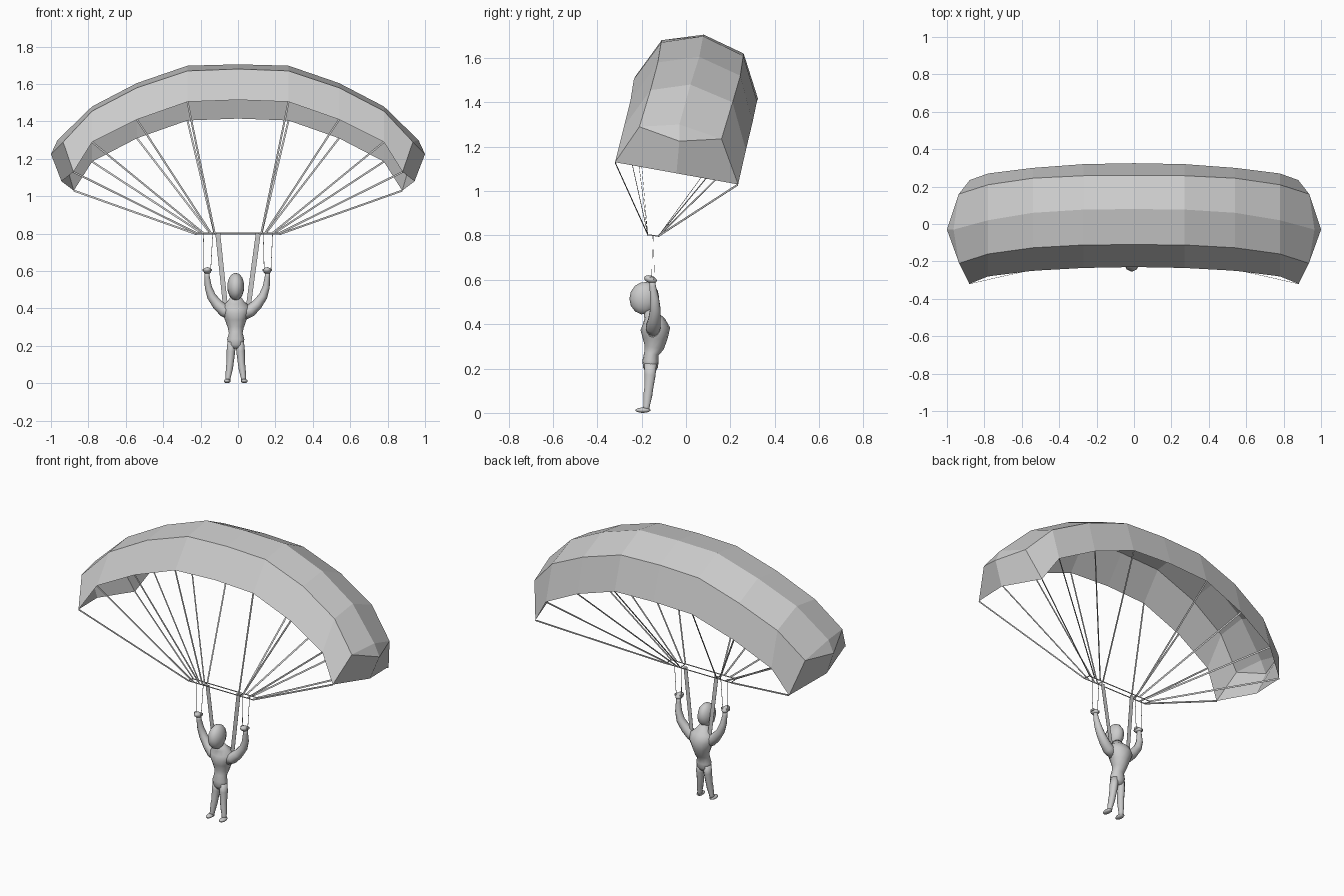
import bpy, bmesh, math
from mathutils import Vector

if "Cube" in bpy.data.objects:
    bpy.data.objects.remove(bpy.data.objects["Cube"])

grey = bpy.data.materials.new("plain_grey")
grey.diffuse_color = (0.6, 0.6, 0.6, 1)
grey.use_nodes = True
grey.node_tree.nodes["Principled BSDF"].inputs["Base Color"].default_value = grey.diffuse_color


def finish(name, bm, smooth=False):
    bmesh.ops.recalc_face_normals(bm, faces=bm.faces)
    me = bpy.data.meshes.new(name)
    bm.to_mesh(me)
    bm.free()
    for p in me.polygons:
        p.use_smooth = smooth
    me.materials.append(grey)
    ob = bpy.data.objects.new(name, me)
    bpy.context.collection.objects.link(ob)
    return ob


def bridge(bm, a, b, closed=True):
    n = len(a)
    for i in range(n if closed else n - 1):
        j = (i + 1) % n
        bm.faces.new((a[i], a[j], b[j], b[i]))


def strips(name, segments, w, t):
    """Flat straps, each running from point a to point b."""
    bm = bmesh.new()
    for a, b in segments:
        a, b = Vector(a), Vector(b)
        d = (b - a).normalized()
        ref = Vector((1, 0, 0)) if abs(d.y) > 0.9 else Vector((0, 1, 0))
        u = d.cross(ref).normalized()
        v = d.cross(u)
        rings = [[bm.verts.new(p + u * i * w / 2 + v * j * t / 2)
                  for i, j in ((-1, -1), (1, -1), (1, 1), (-1, 1))] for p in (a, b)]
        bridge(bm, *rings)
        bm.faces.new(rings[0])
        bm.faces.new(rings[1])
    return finish(name, bm)


def tube(name, path, sides=10):
    """Rounded limb: path of (x, y, z, side radius, depth radius)."""
    bm = bmesh.new()
    pts = [Vector(p[:3]) for p in path]
    rings = []
    for k, p in enumerate(path):
        d = (pts[min(k + 1, len(pts) - 1)] - pts[max(k - 1, 0)]).normalized()
        u = Vector((0, 1, 0)).cross(d).normalized()
        v = d.cross(u)
        rings.append([bm.verts.new(pts[k] + u * p[3] * math.cos(a) + v * p[4] * math.sin(a))
                      for a in (2 * math.pi * i / sides for i in range(sides))])
    for a, b in zip(rings, rings[1:]):
        bridge(bm, a, b)
    bm.faces.new(rings[0])
    bm.faces.new(rings[-1])
    return finish(name, bm, True)


def ball(name, loc, radii, tilt=0):
    bm = bmesh.new()
    bmesh.ops.create_uvsphere(bm, u_segments=10, v_segments=7, radius=1)
    ob = finish(name, bm, True)
    ob.location, ob.scale, ob.rotation_euler = loc, radii, (tilt, 0, 0)
    return ob


# Canopy ribs: x, then (y, z) of front low, front top, crown, back top, back low
ribs = [
    (0.00, (-.23, 1.515), (-.11, 1.68), (.08, 1.705), (.26, 1.62), (.325, 1.415)),
    (0.27, (-.235, 1.505), (-.112, 1.67), (.077, 1.698), (.258, 1.61), (.32, 1.405)),
    (0.54, (-.25, 1.41), (-.127, 1.58), (.06, 1.605), (.245, 1.52), (.30, 1.31)),
    (0.78, (-.28, 1.29), (-.16, 1.455), (.02, 1.48), (.21, 1.40), (.27, 1.185)),
    (0.94, (-.32, 1.13), (-.21, 1.29), (-.03, 1.30), (.16, 1.235), (.235, 1.03)),
]
tip_x = (.88, .935, .965, .937, .878)


def rib_points(k, s):
    x, *prof = ribs[k]
    return [Vector((s * (tip_x[i] if k == 4 else x), y, z)) for i, (y, z) in enumerate(prof)]


# Canopy shell, open underneath, with bulging end caps
bm = bmesh.new()
loops = [[bm.verts.new(p) for p in rib_points(abs(k), 1 if k > 0 else -1)] for k in range(-4, 5)]
for a, b in zip(loops, loops[1:]):
    bridge(bm, a, b, closed=False)
for (fl, ft, cr, bt, bl), s in ((loops[0], -1), (loops[-1], 1)):
    mid = bm.verts.new((s * 1.0, -.03, 1.225))
    low = bm.verts.new((s * .944, -.043, 1.08))
    for f in ((ft, cr, mid), (cr, bt, mid), (fl, ft, mid, low), (low, mid, bt, bl)):
        bm.faces.new(f)
finish("canopy", bm)

# Spreader frame above the pilot
FY, FZ, BY, BZ = -.172, .803, -.125, .797
frame = [((-.225, FY, FZ), (.225, FY, FZ)), ((-.225, BY, BZ), (.225, BY, BZ))]
lines, brakes, risers = [], [], []
for s in (-1, 1):
    frame += [((s * x, FY, FZ), (s * x, BY, BZ)) for x in (.225, .125)]
    # Suspension lines from both lower canopy edges
    for k, ax in ((1, .125), (2, .145), (3, .185), (4, .222)):
        p = rib_points(k, s)
        lines += [(p[0], (s * ax, FY, FZ)), (p[4], (s * ax, BY, BZ))]
    # Brake lines down to the hands
    hx = s * .161 - .003
    brakes += [((s * .135, -.15, .80), (hx - s * .018, -.155, .605)),
               ((s * .185, -.15, .80), (hx + s * .018, -.155, .605))]
    # Risers to the harness
    risers.append(((s * .108, -.148, .80), (s * .06 - .006, -.135, .40)))
strips("spreader_frame", frame, .005, .003)
strips("suspension_lines", lines, .010, .001)
strips("brake_lines", brakes, .003, .001)
strips("risers", risers, .026, .001)

# Pilot
CX = -.012
tube("torso", [(CX, -.16, .185, .025, .022), (CX, -.16, .205, .042, .034), (CX, -.16, .235, .046, .036),
               (CX, -.156, .268, .037, .033), (CX, -.144, .295, .042, .044), (CX, -.140, .335, .056, .056),
               (CX, -.138, .378, .074, .067), (CX, -.146, .412, .074, .052), (CX, -.156, .437, .045, .034),
               (CX, -.17, .47, .022, .024)], 12)
ball("head", (CX, -.188, .517), (.047, .067, .074), -.2)
for s, side in ((-1, "left"), (1, "right")):
    ax = lambda x: s * x - .004
    tube(side + "_arm", [(ax(.03), -.148, .365, .030, .028), (ax(.07), -.148, .388, .033, .034),
                         (ax(.105), -.142, .420, .029, .029), (ax(.138), -.138, .465, .024, .025),
                         (ax(.155), -.142, .515, .019, .021), (ax(.161), -.15, .57, .014, .015),
                         (ax(.161), -.153, .60, .013, .014)])
    ball(side + "_hand", (ax(.16), -.16, .602), (.022, .03, .017), -.3)
    lx = lambda x: CX + s * x
    tube(side + "_leg", [(lx(.022), -.16, .22, .022, .028), (lx(.026), -.162, .17, .023, .026),
                         (lx(.030), -.168, .11, .019, .021), (lx(.034), -.172, .08, .019, .021),
                         (lx(.041), -.178, .03, .014, .015), (lx(.043), -.18, .008, .014, .016)])
    ball(side + "_foot", (lx(.046), -.194, .012), (.018, .034, .012))
    # Brake toggle in the hand
    strips(side + "_toggle", [((ax(.136), -.155, .606), (ax(.186), -.155, .606))], .012, .02)
